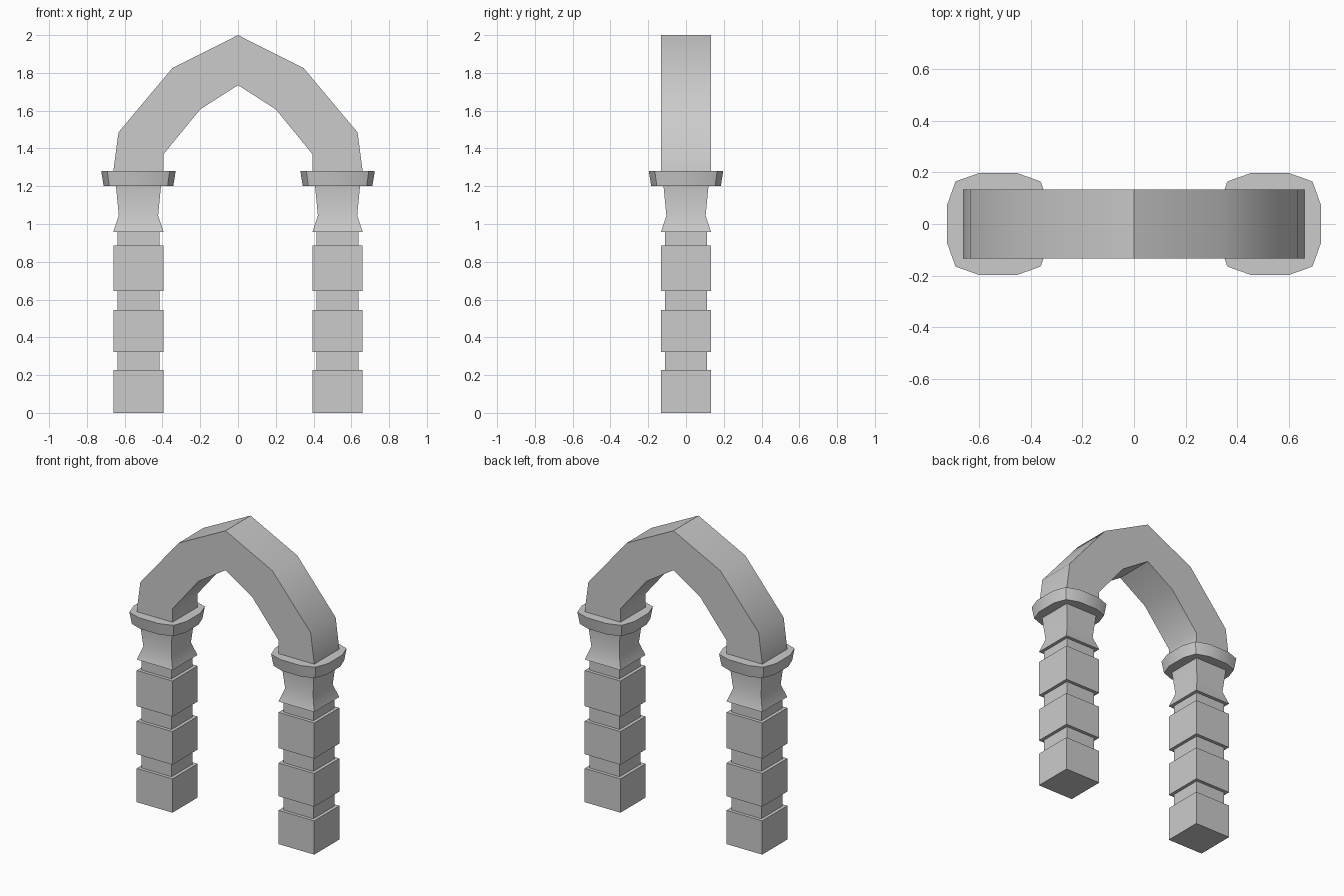
import bpy, bmesh
from math import radians

if "Cube" in bpy.data.objects:
    bpy.data.objects.remove(bpy.data.objects["Cube"])


def loft(name, rings):
    """Closed solid joining matching rings of points, capped at both ends."""
    bm = bmesh.new()
    loops = [[bm.verts.new(p) for p in ring] for ring in rings]
    n = len(loops[0])
    for a, b in zip(loops, loops[1:]):
        for i in range(n):
            j = (i + 1) % n
            bm.faces.new((a[i], a[j], b[j], b[i]))
    bm.faces.new(loops[0])
    bm.faces.new(loops[-1])
    bmesh.ops.recalc_face_normals(bm, faces=bm.faces)
    mesh = bpy.data.meshes.new(name)
    bm.to_mesh(mesh)
    bm.free()
    mesh.shade_smooth()
    mesh.set_sharp_from_angle(angle=radians(42))
    obj = bpy.data.objects.new(name, mesh)
    bpy.context.collection.objects.link(obj)
    return obj


def stack(name, outline, cx, profile):
    """Scale a plan outline through (scale, z) levels."""
    return loft(name, [[(cx + x * s, y * s, z) for x, y in outline] for s, z in profile])


square = [(-1, -1), (1, -1), (1, 1), (-1, 1)]

# Plan of the cap slab: square with double-chamfered corners
corner = [(0.197, 0.075), (0.165, 0.165), (0.075, 0.197)]
slab = []
for _ in range(4):
    slab += corner
    corner = [(-y, x) for x, y in corner]

WIDE, NARROW = 0.133, 0.111
shaft = [(WIDE, 0), (WIDE, 0.227), (NARROW, 0.227), (NARROW, 0.322),
         (WIDE, 0.322), (WIDE, 0.545), (NARROW, 0.545), (NARROW, 0.645),
         (WIDE, 0.645), (WIDE, 0.885), (NARROW, 0.885), (NARROW, 0.958)]
neck = [(WIDE, 0.958), (0.104, 1.045), (0.119, 1.2)]
cap = [(0.935, 1.2), (1, 1.28)]

# Two pillars: banded shaft, flared neck and cap slab
for side, cx in (("left", -0.527), ("right", 0.527)):
    stack(side + "_shaft", square, cx, shaft)
    stack(side + "_neck", square, cx, neck)
    stack(side + "_cap", slab, cx, cap)

# Pointed arch: half outlines mirrored, then extruded front to back
outer = [(0.66, 1.28), (0.633, 1.485), (0.348, 1.825), (0, 2.0)]
inner = [(0.394, 1.28), (0.394, 1.37), (0.2, 1.607), (0, 1.735)]


def span(half):
    return half + [(-x, z) for x, z in half[-2::-1]]


outline = span(outer) + span(inner)[::-1]
loft("arch", [[(x, y, z) for x, z in outline] for y in (-WIDE, WIDE)])
